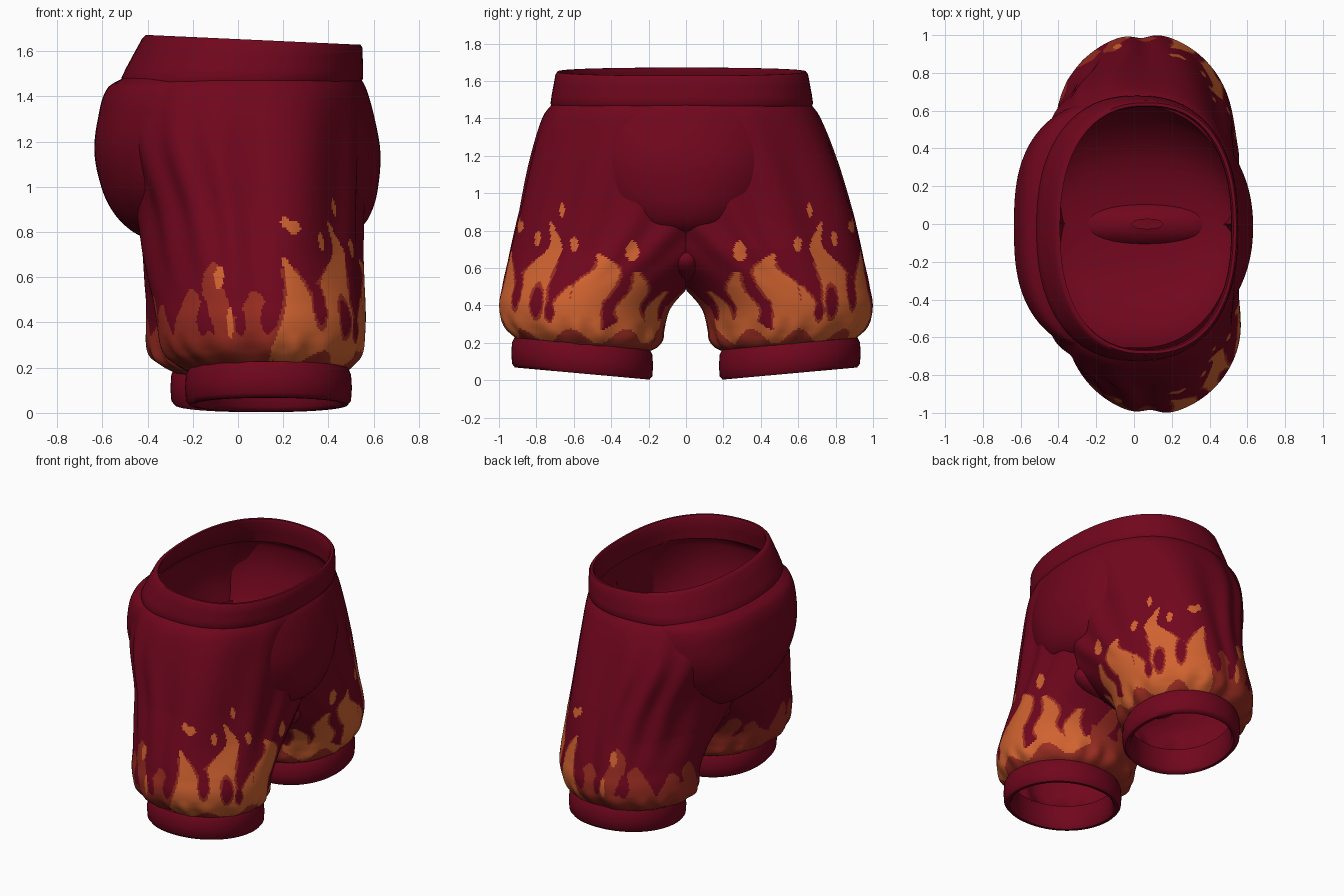
import bpy, bmesh, math

if "Cube" in bpy.data.objects:
    bpy.data.objects.remove(bpy.data.objects["Cube"])


def material(name, rgb):
    m = bpy.data.materials.new(name)
    m.diffuse_color = (*rgb, 1)
    m.use_nodes = True
    m.node_tree.nodes["Principled BSDF"].inputs["Base Color"].default_value = m.diffuse_color
    return m


MAROON = material("maroon cloth", (0.165, 0.0020, 0.0125))
RED = material("ember red", (0.32, 0.026, 0.015))
ORANGE = material("flame orange", (0.64, 0.125, 0.030))


def sample(keys, z):
    """Smooth interpolation through rows of (z, values...), ordered from high z to low z."""
    z = min(max(z, keys[-1][0]), keys[0][0])
    i = next(k for k in range(len(keys) - 1) if z >= keys[k + 1][0])
    a, b = keys[i], keys[i + 1]
    p, q = keys[max(i - 1, 0)], keys[min(i + 2, len(keys) - 1)]
    h = b[0] - a[0]
    t = (z - a[0]) / h
    out = []
    for k in range(1, len(a)):
        m0 = (b[k] - p[k]) / (b[0] - p[0]) * h
        m1 = (q[k] - a[k]) / (q[0] - a[0]) * h
        out.append((2*t**3 - 3*t*t + 1) * a[k] + (t**3 - 2*t*t + t) * m0
                   + (3*t*t - 2*t**3) * b[k] + (t**3 - t*t) * m1)
    return out


def oval(a, x0, x1, y0, y1, power=2.0):
    c, s = math.cos(a), math.sin(a)
    e = 2 / power
    return ((x0 + x1) / 2 + (x1 - x0) / 2 * math.copysign(abs(c) ** e, c),
            (y0 + y1) / 2 + (y1 - y0) / 2 * math.copysign(abs(s) ** e, s))


def loft(name, rings, closed=False, cap=False, skip=None, paint=None, flip=False):
    """Skin a list of rings; optionally join last to first, cap the end, drop or paint faces."""
    bm = bmesh.new()
    rows = [[bm.verts.new(p) for p in r] for r in rings]
    n = len(rows[0])
    for i in range(len(rows) if closed else len(rows) - 1):
        r, t = rows[i], rows[(i + 1) % len(rows)]
        for j in range(n):
            vs = [r[j], t[j], t[(j + 1) % n], r[(j + 1) % n]]
            if skip and skip(vs):
                continue
            f = bm.faces.new(vs[::-1] if flip else vs)
            if paint:
                f.material_index = paint(f.calc_center_median())
    if cap:
        bm.faces.new(rows[-1])
    bmesh.ops.delete(bm, geom=[v for v in bm.verts if not v.link_faces], context='VERTS')
    me = bpy.data.meshes.new(name)
    bm.to_mesh(me)
    bm.free()
    for m in (MAROON, RED, ORANGE):
        me.materials.append(m)
    ob = bpy.data.objects.new(name, me)
    bpy.context.collection.objects.link(ob)
    bpy.ops.object.select_all(action='DESELECT')
    bpy.context.view_layer.objects.active = ob
    ob.select_set(True)
    bpy.ops.object.shade_smooth_by_angle(angle=math.radians(50))
    return ob


def angles(n):
    return [2 * math.pi * k / n for k in range(n)]


# Curling orange flames, tip to root: height, angle round the leg from the front, half width
ORANGE_FLAMES = [
    [(.85, 31, 1), (.72, 24, 6), (.62, 33, 11), (.48, 44, 17), (.28, 42, 19)],
    [(.69, 74, 1), (.56, 67, 6), (.45, 66, 9), (.28, 71, 11)],
    [(.68, -9, 1), (.60, -14, 7), (.52, -7, 13), (.40, 0, 11), (.28, 5, 15)],
    [(.51, 9, 1), (.42, 15, 5), (.28, 15, 12)],
    [(.58, -32, 1), (.48, -36, 6), (.38, -30, 9), (.28, -38, 12)],
    [(.48, -58, 1), (.38, -52, 6), (.26, -58, 10)]]
# Red tongues: angle, half width, tip height, sway
RED_TONGUES = [(95, 12, .54, 4), (113, 11, .67, -5), (135, 13, .55, 4), (158, 12, .48, -4),
               (182, 12, .52, 4), (208, 11, .46, -4), (232, 12, .52, 5), (258, 12, .46, -4),
               (282, 11, .50, 4)]
# Sparks: angle, height, half width, half height
SPARKS = [(-29, .69, 3.5, .055), (8, .73, 3, .04), (20, .91, 2.5, .04), (65, .82, 5, .03),
          (71, .845, 3, .025), (42, .76, 3, .04), (113, .60, 3, .05), (105, .40, 2, .07)]
# Bare gaps inside the flames: angle, height, half width, half height
HOLES = [(53, .48, 4, .09), (34, .42, 4.5, .08), (-15, .38, 3.5, .05), (24, .37, 3, .05),
         (122, .42, 4, .08), (99, .40, 3, .06), (84, .42, 4, .07)]


def around(a, b):
    return (a - b + 180) % 360 - 180


def inside(a, z, spots, grow=1.0):
    return any((around(a, u) / w) ** 2 + ((z - h) / k) ** 2 < grow for u, h, w, k in spots)


def flame_margin(a, z):
    best = -99
    for keys in ORANGE_FLAMES:
        if z < keys[0][0]:
            u, w = sample(keys, z)
            best = max(best, w - abs(around(a, u)))
    return best


def tongue_margin(a, z):
    best = -99
    for u, w, tip, sway in RED_TONGUES:
        t = max((z - .22) / (tip - .22), 0)
        if t < 1:
            half = w * (1 - t) ** .5 * (1 + .25 * math.sin(6 * t + 3))
            best = max(best, half - abs(around(a, u + sway * math.sin(5.5 * t))))
    return best


def flame_paint(side):
    def paint(p):
        z = p.z
        if z > 1:
            return 0
        a = math.degrees(math.atan2((p.y * side - .54) / .46, (p.x - .085) / .465))
        if inside(a, z, SPARKS):
            return 2
        if inside(a, z, HOLES):
            return 0
        wave = math.sin(math.radians(a * 9))
        front = -68 < a < 80
        if front and z < .235 + .04 * wave:
            return 1
        hot = flame_margin(a, z)
        if hot > 0 or (front and z < .30 + .03 * wave):
            return 1 if inside(a, z, HOLES, 1.7) else 2
        if hot > -2 and z < .64 or z < .37 + .03 * wave and not front:
            return 1
        return 1 if tongue_margin(a, z) > 0 else 0
    return paint


# Legs: z, back x, front x, inner y, outer y, roundness power
LEG = [(1.50, -.49, .535, -.67, .67, 2.3), (1.42, -.53, .56, -.72, .735, 2.3),
       (1.2, -.54, .56, -.72, .82, 2.3), (.9, -.45, .55, -.52, .905, 2.1),
       (.7, -.42, .55, -.30, .955, 1.95), (.56, -.40, .55, -.10, .985, 1.9),
       (.5, -.39, .55, -.02, .995, 1.9), (.4, -.38, .545, .08, 1.01, 1.9),
       (.3, -.37, .53, .115, 1.0, 1.9), (.24, -.34, .505, .13, .97, 1.95),
       (.205, -.29, .475, .16, .935, 2), (.185, -.25, .45, .2, .91, 2)]
LEVELS = [1.50 - .55 * k / 24 for k in range(24)] + [.95 - .765 * k / 76 for k in range(77)]


def leg_ring(z, side, inset=0):
    x0, x1, y0, y1, power = sample(LEG, z)
    low = min(max((.7 - z) / .45, 0), 1)
    high = min(max((z - .9) / .5, 0), 1)
    dx = (.03 if side < 0 else -.04) * low
    ring = []
    for a in angles(310):
        d = math.degrees(a)
        # pleats under the waist, gathers above the hem, a shallow dip on the outside
        fold = .011 * math.sin(13 * a + 2 * math.sin(3 * a)) * math.sin(math.pi * min(max((z - .5) / 1.0, 0), 1))
        fold += .009 * math.sin(17 * a + math.sin(5 * a)) * max(0, 1 - abs(z - .25) / .09)
        fold -= .025 * math.exp(-((d - 92) / 9) ** 2) * (1 - high) + inset
        x, y = oval(a, x0, x1, y0, y1, power)
        x += fold * math.cos(a) + dx
        y = max(0, y + fold * math.sin(a))
        tilt = .09 * (y - .55) * max(0, 1 - (z - .185) / .3) if z < .485 else 0
        ring.append((x, side * y, z + tilt))
    return ring


def on_seam(vs):
    return all(abs(v.co.y) < 1e-5 for v in vs)


# Cuff profile: inset from the outside, height
CUFF = [(.05, .20), (.012, .195), (0, .17), (-.004, .11), (0, .055), (.015, .036),
        (.035, .036), (.05, .055), (.055, .12), (.055, .17)]

for side, label in ((-1, "right"), (1, "left")):
    leg = loft(label + "_leg", [leg_ring(z, side) for z in LEVELS],
               skip=on_seam, paint=flame_paint(side), flip=side < 0)
    # plain lining just inside the printed cloth
    lining = loft(label + "_leg_lining", [leg_ring(z, side, .014) for z in LEVELS[20::4]],
                  skip=on_seam, flip=side > 0)
    # the waist sits slightly to one side
    for ob in (leg, lining):
        for v in ob.data.vertices:
            v.co.y -= .025 * min(max((v.co.z - .9) / .5, 0), 1)
    cx = .135 if side < 0 else .07
    rings = []
    for inset, z in CUFF:
        ring = []
        for a in angles(64):
            x, y = oval(a, cx - .365 + inset, cx + .365 - inset, .18 + inset, .93 - inset, 2.1)
            ring.append((x, side * y, z + .09 * (y - .555)))
        rings.append(ring)
    loft(label + "_cuff", rings, closed=True, flip=side < 0)

# Seat and belly bowl: z, back x, front x, half width; fuller at the back
BOWL = [(1.49, -.49, .535, .64), (1.44, -.575, .565, .67), (1.3, -.62, .605, .68),
        (1.15, -.635, .63, .65), (1.0, -.605, .62, .59), (.9, -.56, .595, .51),
        (.82, -.49, .545, .41), (.77, -.40, .46, .30), (.74, -.25, .32, .17), (.725, -.02, .08, .03)]
rings = []
for k in range(49):
    z = 1.49 - .765 * k / 48
    x0, x1, w = sample(BOWL, z)
    rings.append([(*oval(a, x0, x1, -w - .015, w - .015, 2.15 if math.cos(a) > 0 else 2.75), z)
                  for a in angles(128)])
loft("seat_bowl", rings, cap=True)

# Crotch gusset: smooth web of cloth between the legs
rings = []
for k in range(1, 16):
    t = math.pi * k / 16
    rings.append([(*oval(a, .07 - .41 * math.sin(t), .07 + .41 * math.sin(t),
                         -.13 * math.sin(t), .13 * math.sin(t), 2.2), .65 + .14 * math.cos(t))
                  for a in angles(64)])
loft("crotch_gusset", rings, cap=True)

# Waistband profile: inset, height; the band leans and dips toward the front
BAND = [(.04, 1.475), (.012, 1.463), (.002, 1.48), (0, 1.52), (0, 1.58), (0, 1.635),
        (.008, 1.65), (.024, 1.65), (.034, 1.63), (.036, 1.55)]
rings = []
for inset, z in BAND:
    t = (z - 1.46) / .19
    ring = []
    for a in angles(96):
        x, y = oval(a, -.53 + .115 * t + inset, .555 - .005 * t - inset,
                    -.73 + .035 * t + inset, .685 - .035 * t - inset, 2.35)
        ring.append((x, y, z - .022 * t * (x - .07) / .48))
    rings.append(ring)
loft("waistband", rings, closed=True, flip=True)
